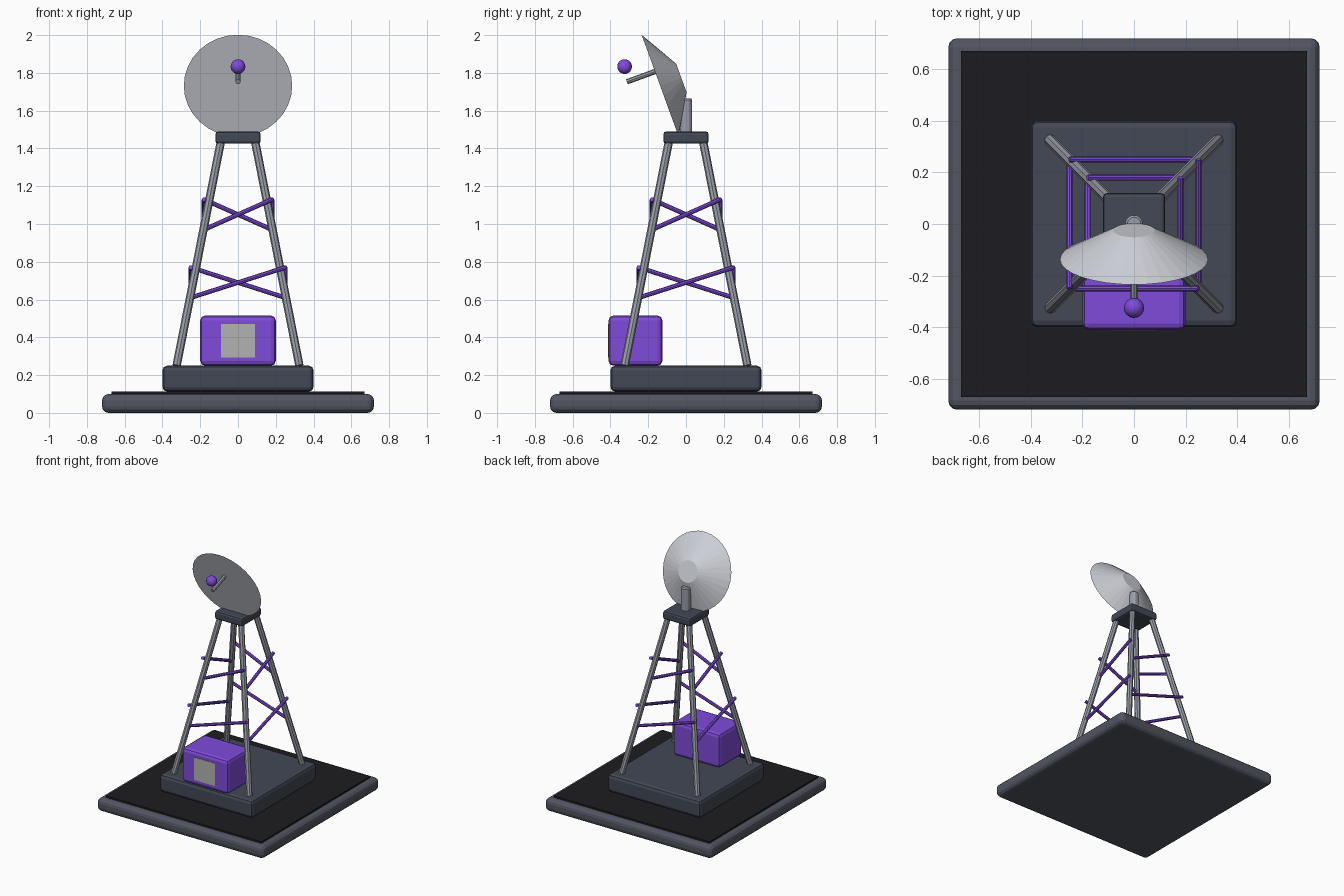
import bpy, math
from mathutils import Vector

if "Cube" in bpy.data.objects:
    bpy.data.objects.remove(bpy.data.objects["Cube"])


def material(name, r, g, b):
    m = bpy.data.materials.new(name)
    m.diffuse_color = (r, g, b, 1)
    m.use_nodes = True
    m.node_tree.nodes["Principled BSDF"].inputs["Base Color"].default_value = m.diffuse_color
    return m


PURPLE = material("purple", 0.21, 0.07, 0.70)
SLATE = material("slate", 0.055, 0.065, 0.09)
EDGE = material("dark_grey", 0.085, 0.092, 0.12)
BLACK = material("black", 0.012, 0.012, 0.015)
STEEL = material("steel", 0.32, 0.34, 0.39)
PALE = material("pale_grey", 0.60, 0.62, 0.67)
PANEL = material("panel_grey", 0.45, 0.45, 0.45)


def finish(name, mat, bevel=0, segments=1):
    o = bpy.context.object
    o.name = name
    o.data.materials.append(mat)
    if bevel:
        b = o.modifiers.new("Bevel", 'BEVEL')
        b.width, b.segments = bevel, segments
    return o


def box(name, lo, hi, mat, bevel=0, segments=2):
    lo, hi = Vector(lo), Vector(hi)
    bpy.ops.mesh.primitive_cube_add(size=1, location=(lo + hi) / 2)
    bpy.context.object.scale = hi - lo
    bpy.ops.object.transform_apply(location=False, rotation=False, scale=True)
    return finish(name, mat, bevel, segments)


def rod(name, a, b, r, mat, r2=None, sides=8):
    a, b = Vector(a), Vector(b)
    d = b - a
    bpy.ops.mesh.primitive_cone_add(
        vertices=sides, radius1=r, radius2=r if r2 is None else r2,
        depth=d.length, location=(a + b) / 2,
        rotation=d.to_track_quat('Z', 'Y').to_euler())
    return finish(name, mat)


# Ground slab, dark inset and plinth
box("base_slab", (-.72, -.72, 0), (.72, .72, .10), EDGE, .035, 3)
box("base_inset", (-.67, -.67, .08), (.67, .67, .113), BLACK)
box("plinth", (-.40, -.40, .113), (.40, .40, .25), SLATE, .025)

# Equipment cabinet and its front panel
box("cabinet", (-.20, -.41, .25), (.20, -.125, .515), PURPLE, .025)
box("cabinet_panel", (-.09, -.413, .293), (.09, -.39, .47), PANEL)

# Four leaning legs, listed counter-clockwise from the front left
corners = [(-1, -1), (1, -1), (1, 1), (-1, 1)]
for i, (x, y) in enumerate(corners):
    rod(f"leg_{i + 1}", (x * .325, y * .325, .25), (x * .09, y * .09, 1.44), .022, STEEL)

# One rising diagonal brace per face, on two levels
for level, half, z in (("lower", .25, .69), ("upper", .18, 1.05)):
    for i in range(4):
        (ax, ay), (bx, by) = corners[i], corners[(i + 1) % 4]
        rod(f"{level}_brace_{i + 1}", (ax * half, ay * half, z - .08),
            (bx * half, by * half, z + .08), .012, PURPLE)

# Head platform and mast
box("head_platform", (-.12, -.12, 1.425), (.12, .12, 1.49), SLATE, .015)
rod("mast", (0, 0, 1.47), (0, 0, 1.665), .035, STEEL, sides=12)
b = bpy.context.object.modifiers.new("Bevel", 'BEVEL')
b.width, b.segments = .008, 1

# Dish: a tilted closed frustum, facing forward and slightly down
tilt = math.radians(20)
back = Vector((0, math.cos(tilt), math.sin(tilt)))
rim = Vector((0, -.137, 1.732))
rod("dish", rim, rim + back * .12, .287, PALE, .08, 32)

# Feed arm and receiver ball
tip = Vector((0, -.313, 1.753))
rod("feed_arm", tip, tip + back * .2, .014, STEEL)
bpy.ops.mesh.primitive_uv_sphere_add(segments=16, ring_count=10, radius=.039,
                                     location=(0, -.325, 1.833))
finish("receiver_ball", PURPLE)
bpy.ops.object.shade_smooth()
